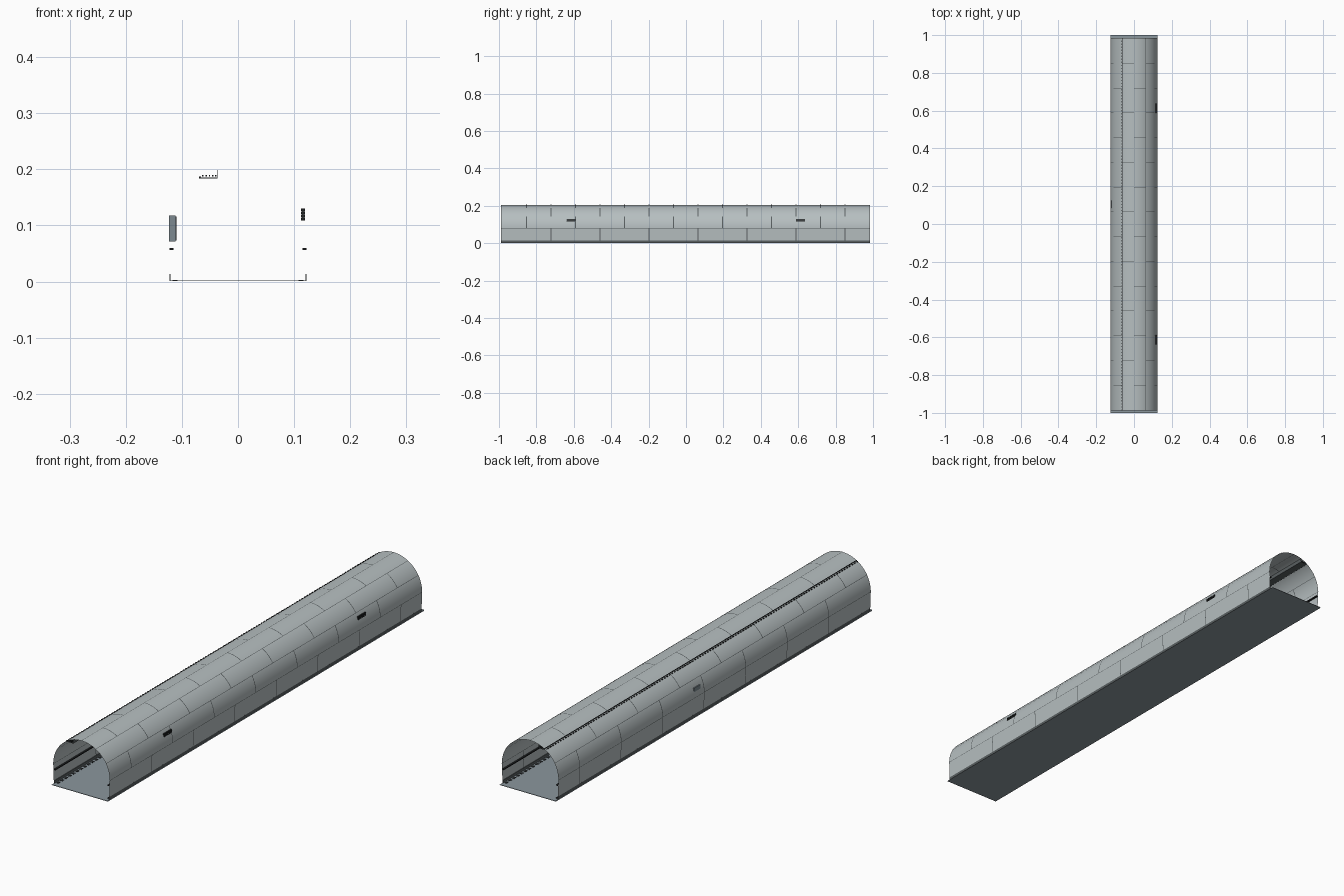
import bpy, bmesh, math

if "Cube" in bpy.data.objects:
    bpy.data.objects.remove(bpy.data.objects["Cube"])

R, SPRING, FOOT = 0.125, 0.08, 0.122      # arch radius, springing height, wall foot
Y0, Y1 = -0.988, 0.984                    # ends of the lining
SEAMS = [-0.853 + 0.131 * i for i in range(14)]
ROWS = 6                                  # panel rows in the arch


def material(name, rgb):
    m = bpy.data.materials.new(name)
    m.diffuse_color = (*rgb, 1)
    m.use_nodes = True
    m.node_tree.nodes["Principled BSDF"].inputs["Base Color"].default_value = m.diffuse_color
    return m


LINING = material("pale grey lining", (0.47, 0.52, 0.53))
FLOOR = material("blue grey floor", (0.26, 0.31, 0.34))
SEAM = material("dark seam", (0.10, 0.115, 0.12))
BLACK = material("black fittings", (0.015, 0.017, 0.018))
CABINET = material("cabinet grey", (0.20, 0.25, 0.28))


def finish(name, bm, mat, smooth=False):
    me = bpy.data.meshes.new(name)
    bm.to_mesh(me)
    bm.free()
    me.materials.append(mat)
    ob = bpy.data.objects.new(name, me)
    bpy.context.collection.objects.link(ob)
    if smooth:
        for p in me.polygons:
            p.use_smooth = True
    return ob


def add_box(bm, x0, x1, y0, y1, z0, z1):
    geom = bmesh.ops.create_cube(bm, size=1)["verts"]
    for v in geom:
        v.co = ((x0 + x1) / 2 + v.co.x * (x1 - x0),
                (y0 + y1) / 2 + v.co.y * (y1 - y0),
                (z0 + z1) / 2 + v.co.z * (z1 - z0))


def boxes(name, mat, items):
    bm = bmesh.new()
    for b in items:
        add_box(bm, *b)
    return finish(name, bm, mat)


def arch(a, r=R):
    return (r * math.cos(a), SPRING + r * math.sin(a))


def sweep(bm, profile, y0, y1):
    """Sheet made by extruding an xz profile along y."""
    rows = [[bm.verts.new((x, y, z)) for x, z in profile] for y in (y0, y1)]
    for i in range(len(profile) - 1):
        bm.faces.new((rows[0][i], rows[1][i], rows[1][i + 1], rows[0][i + 1]))


def both(x0, x1, *rest):
    """The same box on the right and left walls."""
    return [(x0, x1, *rest), (-x1, -x0, *rest)]


# floor slab
bm = bmesh.new()
sweep(bm, [(0.125, 0.0), (-0.125, 0.0)], -1, 1)
for f in bm.faces:
    f.normal_flip()
finish("floor_underside", bm, FLOOR)
boxes("floor", FLOOR, [(-0.122, 0.122, -1, 1, 0.0005, 0.002)])

# arched lining and lower walls
bm = bmesh.new()
sweep(bm, [arch(math.pi * i / 48) for i in range(49)], Y0, Y1)
bmesh.ops.recalc_face_normals(bm, faces=bm.faces)
for f in bm.faces:
    c = f.calc_center_median()
    if f.normal.x * c.x + f.normal.z * (c.z - SPRING) < 0:
        f.normal_flip()
finish("arch_lining", bm, LINING, True)
bm = bmesh.new()
sweep(bm, [(FOOT, 0.001), (R, SPRING)], Y0, Y1)
sweep(bm, [(-R, SPRING), (-FOOT, 0.001)], Y0, Y1)
for f in bm.faces:
    if f.normal.x * f.calc_center_median().x < 0:
        f.normal_flip()
finish("lower_walls", bm, LINING)

# staggered cross joints, just proud of both lining surfaces
W, T = 0.0016, 0.0006
bm = bmesh.new()
for row in range(ROWS):
    a0, a1 = math.pi * row / ROWS, math.pi * (row + 1) / ROWS
    for y in SEAMS[row % 2::2]:
        for r in (R + T, R - T):
            sweep(bm, [arch(a0 + (a1 - a0) * k / 8, r) for k in range(9)], y - W, y + W)
for y in SEAMS[1::2]:
    for s in (1, -1):
        for d in (T, -T):
            sweep(bm, [(s * (FOOT + d), 0.001), (s * (R + d), SPRING)], y - W, y + W)
finish("cross_joints", bm, SEAM)

# lengthwise joints between panel rows
bm = bmesh.new()
for row in range(ROWS + 1):
    a = math.pi * row / ROWS
    for r in (R + T, R - T):
        sweep(bm, [arch(a - 0.007, r), arch(a + 0.007, r)], Y0, Y1)
finish("lengthwise_joints", bm, SEAM)

# kerbs, floor gutters and wall rails along both sides
boxes("kerbs", SEAM, both(0.1205, 0.1225, Y0, Y1, 0.002, 0.013))
boxes("gutter_grates", BLACK, [b for i in range(82) for b in
      both(0.108, 0.117, -0.98 + i * 0.024, -0.965 + i * 0.024, 0.0015, 0.0028)])
boxes("wall_rails", BLACK, both(0.115, 0.122, Y0, Y1, 0.056, 0.060))

# hanging cable tray with cables and rungs
boxes("cable_tray", SEAM, [(-0.068, -0.037, Y0, Y1, 0.184, 0.185),
                           (-0.0375, -0.0367, Y0, Y1, 0.184, 0.199)])
boxes("tray_cables", BLACK, [(x, x + 0.0025, Y0, Y1, 0.187, 0.1895)
                             for x in (-0.064, -0.058, -0.052, -0.046, -0.041)])
boxes("tray_brackets", BLACK, [(-0.0695, -0.066, y, y + 0.007, 0.184, 0.187)
                               for y in [Y0 + 0.016 * i for i in range(123)]])

# ribbed wall lamps and left service cabinet
boxes("wall_lamps", BLACK, [(0.112, 0.1195, y - 0.025, y + 0.025, z, z + 0.0045)
                            for y in (-0.613, 0.612) for z in (0.109, 0.1145, 0.12, 0.1255)])
boxes("lamp_backs", SEAM, [(0.114, 0.1185, y - 0.024, y + 0.024, 0.11, 0.129)
                           for y in (-0.613, 0.612)])
boxes("service_cabinet", CABINET, [(-0.123, -0.111, 0.085, 0.125, 0.071, 0.118)])
boxes("cabinet_door", BLACK, [(-0.111, -0.1095, 0.087, 0.123, 0.073, 0.116)])
